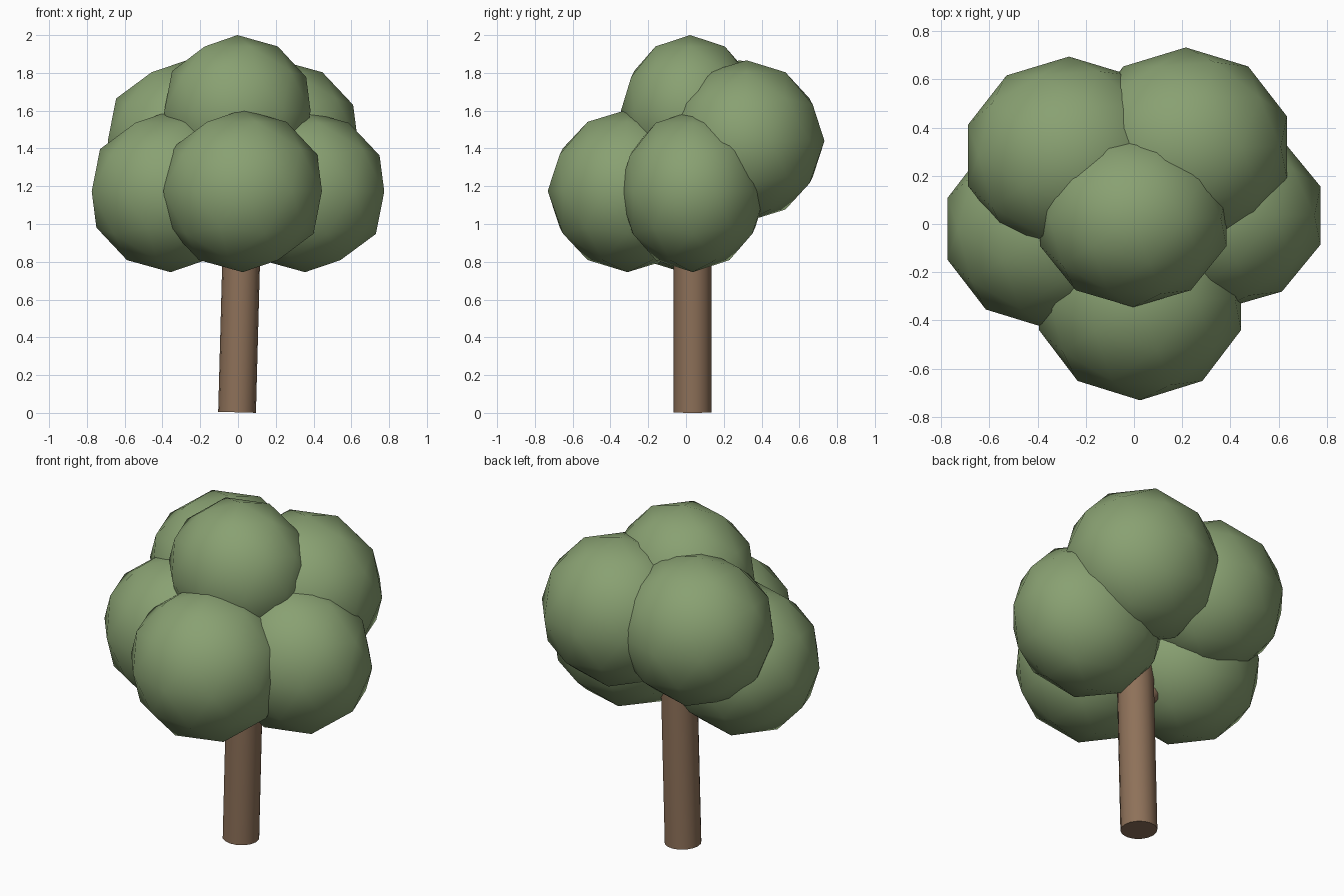
import bpy
from mathutils import Vector

if "Cube" in bpy.data.objects:
    bpy.data.objects.remove(bpy.data.objects["Cube"])


def material(name, rgb):
    m = bpy.data.materials.new(name)
    m.diffuse_color = (*rgb, 1)
    m.use_nodes = True
    m.node_tree.nodes["Principled BSDF"].inputs["Base Color"].default_value = m.diffuse_color
    return m


LEAF = material("leaf green", (0.25, 0.355, 0.168))
BARK = material("bark brown", (0.27, 0.165, 0.10))


def leaf_ball(name, centre, radii):
    bpy.ops.mesh.primitive_ico_sphere_add(subdivisions=2, radius=1, location=centre)
    o = bpy.context.object
    o.name = name
    o.scale = radii
    bpy.ops.object.transform_apply(location=False, rotation=False, scale=True)
    bpy.ops.object.shade_smooth()
    o.data.materials.append(LEAF)


def limb(name, start, end, r1, r2, sides):
    a, b = Vector(start), Vector(end)
    bpy.ops.mesh.primitive_cone_add(vertices=sides, radius1=r1, radius2=r2,
                                    depth=(b - a).length, location=(a + b) / 2)
    o = bpy.context.object
    o.name = name
    o.rotation_euler = (b - a).to_track_quat('Z', 'Y').to_euler()
    bpy.ops.object.shade_smooth_by_angle(angle=0.9)
    o.data.materials.append(BARK)


# Foliage clumps
leaf_ball("front_foliage", (0.025, -0.31, 1.175), (0.441, 0.422, 0.43))
leaf_ball("right_foliage", (0.355, 0.035, 1.172), (0.441, 0.39, 0.427))
leaf_ball("left_foliage", (-0.357, -0.02, 1.172), (0.439, 0.414, 0.427))
leaf_ball("back_right_foliage", (0.215, 0.32, 1.44), (0.441, 0.413, 0.427))
leaf_ball("back_left_foliage", (-0.27, 0.285, 1.44), (0.441, 0.41, 0.427))
leaf_ball("top_foliage", (-0.003, 0.022, 1.598), (0.407, 0.367, 0.402))

# Slightly leaning trunk and a side branch into the left clump
limb("trunk", (-0.005, 0.035, 0.003), (0.03, 0.035, 1.3), 0.1, 0.1, 16)
limb("branch", (0.0, 0.035, 0.79), (-0.3, 0.02, 1.1), 0.055, 0.05, 10)
